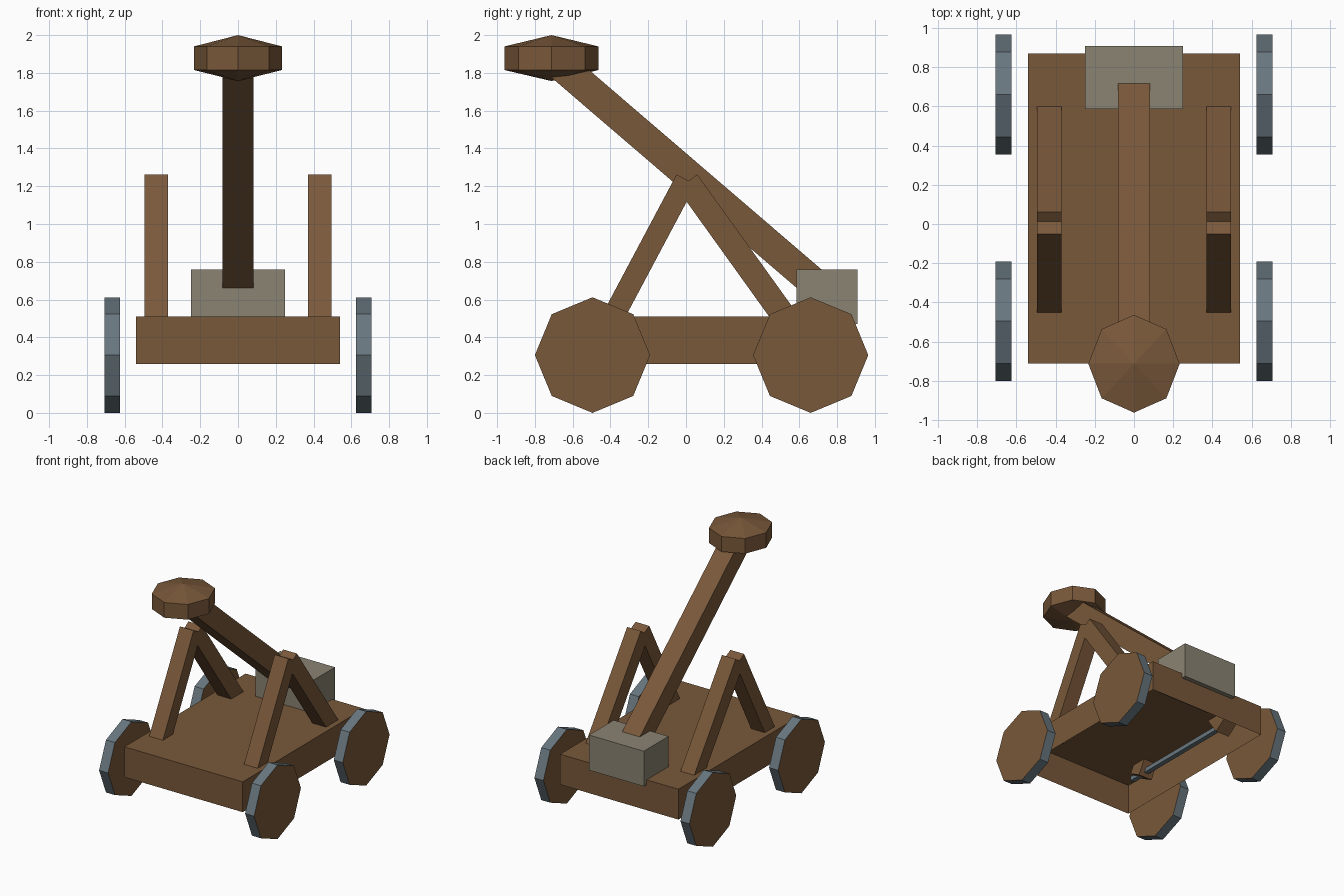
import bpy, bmesh, math
from mathutils import Vector

if "Cube" in bpy.data.objects:
    bpy.data.objects.remove(bpy.data.objects["Cube"])


def material(name, rgb):
    m = bpy.data.materials.new(name)
    lin = [((c / 255 + 0.055) / 1.055) ** 2.4 for c in rgb]
    m.diffuse_color = (*lin, 1)
    m.use_nodes = True
    m.node_tree.nodes["Principled BSDF"].inputs["Base Color"].default_value = m.diffuse_color
    return m


WOOD = material("brown wood", (121, 88, 58))
STONE = material("grey stone", (138, 131, 114))
IRON = material("blue grey iron", (104, 118, 126))


def finish(name, bm, *mats):
    bmesh.ops.recalc_face_normals(bm, faces=bm.faces)
    me = bpy.data.meshes.new(name)
    bm.to_mesh(me)
    bm.free()
    for m in mats:
        me.materials.append(m)
    ob = bpy.data.objects.new(name, me)
    bpy.context.collection.objects.link(ob)
    return ob


def prism(name, profile, x0, x1, *mats, cap_index=0, side_index=0):
    """Extrude a (y, z) profile from x0 to x1."""
    bm = bmesh.new()
    cap = bm.faces.new([bm.verts.new((x0, y, z)) for y, z in profile])
    ext = bmesh.ops.extrude_face_region(bm, geom=[cap], use_keep_orig=True)
    moved = [v for v in ext["geom"] if isinstance(v, bmesh.types.BMVert)]
    bmesh.ops.translate(bm, verts=moved, vec=(x1 - x0, 0, 0))
    bm.normal_update()
    for f in bm.faces:
        f.material_index = cap_index if abs(f.normal.x) > 0.5 else side_index
    return finish(name, bm, *mats)


def rect(y0, y1, z0, z1):
    return [(y0, z0), (y1, z0), (y1, z1), (y0, z1)]


def beam(top, bottom, width):
    """Square-ended beam profile; top-bottom is one edge, width goes downwards."""
    a, b = Vector(top), Vector(bottom)
    d = (b - a).normalized()
    n = Vector((d.y, -d.x))
    if n.y > 0:
        n = -n
    return [tuple(p) for p in (a, b, b + n * width, a + n * width)]


# Cart body, open underneath
body = prism("cart_body", rect(-0.71, 0.87, 0.26, 0.51), -0.54, 0.54, WOOD)
bm = bmesh.new()
bm.from_mesh(body.data)
low = [f for f in bm.faces if f.normal.z < -0.9]
bmesh.ops.delete(bm, geom=low, context='FACES_ONLY')
bm.to_mesh(body.data)
bm.free()

for side, s in (("left", -1), ("right", 1)):
    # Wheels: wooden discs with iron rims
    for end, y in (("front", -0.495), ("back", 0.66)):
        ring = [(y + 0.305 * math.sin(i * math.pi / 4),
                 0.306 + 0.306 * math.cos(i * math.pi / 4)) for i in range(8)]
        prism(f"{end}_{side}_wheel", ring, s * 0.625, s * 0.707, WOOD, IRON,
              side_index=1)
    # A-frame legs and the hidden tie between their feet
    prism(f"front_{side}_leg", beam((-0.05, 1.262), (-0.482, 0.45), 0.115),
          s * 0.37, s * 0.495, WOOD)
    prism(f"back_{side}_leg", beam((0.06, 1.262), (0.643, 0.45), 0.13),
          s * 0.37, s * 0.495, WOOD)
    prism(f"{side}_foot_tie", rect(-0.53, 0.56, 0.425, 0.46),
          s * 0.41, s * 0.45, IRON)

# Throwing arm and counterweight
prism("throwing_arm", beam((-0.606, 1.895), (0.74, 0.74), 0.16),
      -0.081, 0.081, WOOD)
prism("counterweight", rect(0.585, 0.907, 0.47, 0.76), -0.25, 0.25, STONE)

# Eight-sided head with shallow pointed top and bottom
bm = bmesh.new()
rings = []
for z in (1.815, 1.94):
    rings.append([bm.verts.new((0.233 * math.sin(i * math.pi / 4),
                                -0.712 + 0.249 * math.cos(i * math.pi / 4), z))
                  for i in range(8)])
tip_low = bm.verts.new((0, -0.712, 1.757))
tip_high = bm.verts.new((0, -0.712, 2.0))
for i in range(8):
    j = (i + 1) % 8
    bm.faces.new((rings[0][i], rings[0][j], rings[1][j], rings[1][i]))
    bm.faces.new((rings[0][j], rings[0][i], tip_low))
    bm.faces.new((rings[1][i], rings[1][j], tip_high))
finish("arm_head", bm, WOOD)
